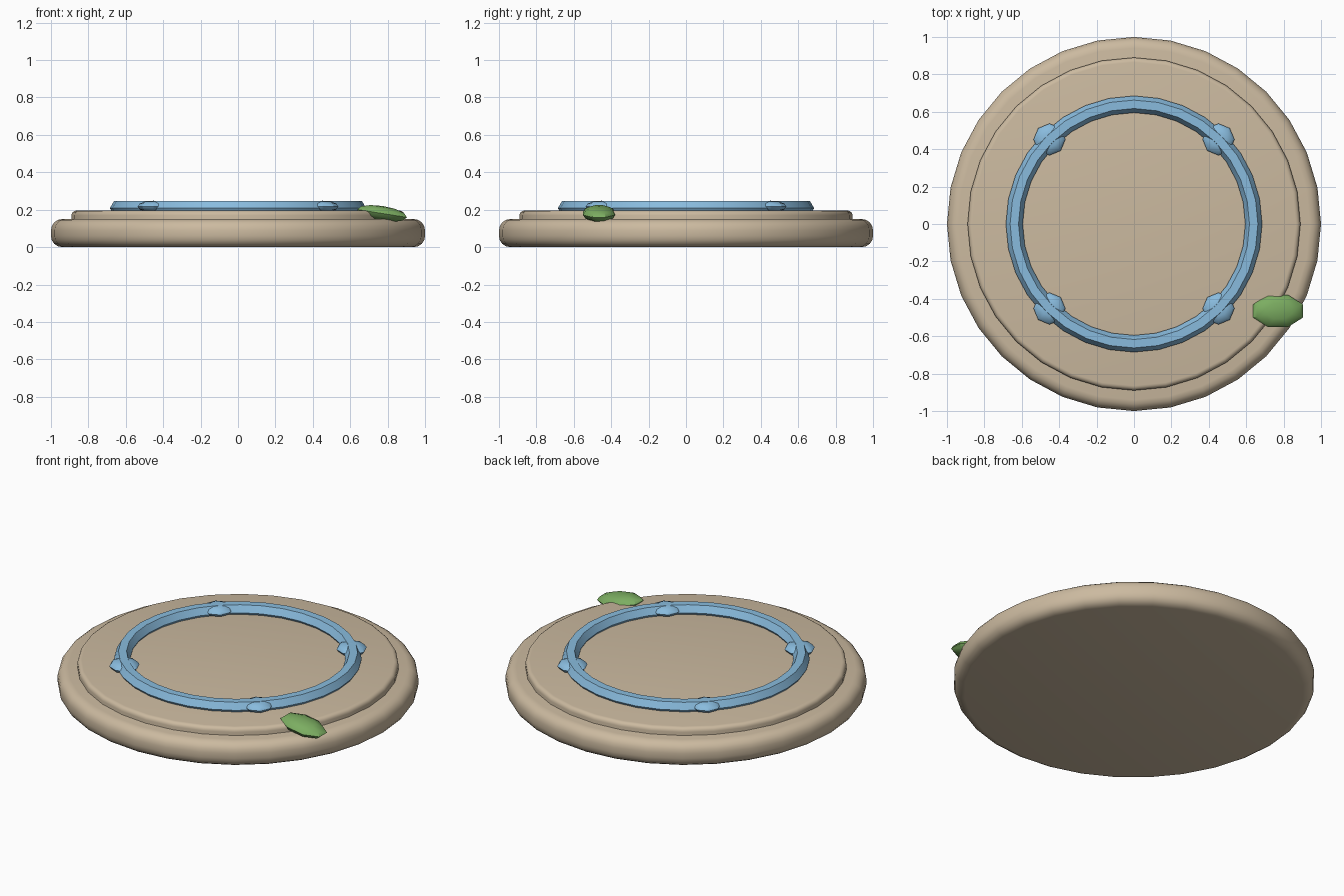
import bpy, bmesh, math
from mathutils import Matrix

old = bpy.data.objects.get("Cube")
if old:
    bpy.data.objects.remove(old, do_unlink=True)


def material(name, rgb):
    m = bpy.data.materials.new(name)
    m.use_nodes = True
    m.diffuse_color = (*rgb, 1)
    m.node_tree.nodes["Principled BSDF"].inputs["Base Color"].default_value = (*rgb, 1)
    return m


TAN = material("tan stone", (0.60, 0.49, 0.35))
BLUE = material("sky blue", (0.25, 0.50, 0.73))
GREEN = material("leaf green", (0.20, 0.42, 0.12))
SIDES = 32


def finish(name, bm, mat):
    bmesh.ops.recalc_face_normals(bm, faces=bm.faces)
    mesh = bpy.data.meshes.new(name)
    bm.to_mesh(mesh)
    bm.free()
    mesh.materials.append(mat)
    obj = bpy.data.objects.new(name, mesh)
    bpy.context.collection.objects.link(obj)
    bpy.ops.object.select_all(action="DESELECT")
    obj.select_set(True)
    bpy.context.view_layer.objects.active = obj
    bpy.ops.object.shade_smooth_by_angle(angle=math.radians(35))
    return obj


def lathe(name, profile, mat, closed):
    """Turn (radius, height) points around z; an open profile gets flat caps."""
    bm = bmesh.new()
    rings = []
    for r, z in profile:
        angles = [math.tau * i / SIDES for i in range(SIDES)]
        rings.append([bm.verts.new((r * math.cos(a), r * math.sin(a), z)) for a in angles])
    pairs = list(zip(rings, rings[1:]))
    if closed:
        pairs.append((rings[-1], rings[0]))
    else:
        bm.faces.new(rings[0])
        bm.faces.new(rings[-1])
    for low, high in pairs:
        for i in range(SIDES):
            j = (i + 1) % SIDES
            bm.faces.new((low[i], low[j], high[j], high[i]))
    return finish(name, bm, mat)


def arc(r, z, size, start, steps=4):
    turns = [math.radians(start + 90 * i / steps) for i in range(steps + 1)]
    return [(r + size * math.cos(t), z + size * math.sin(t)) for t in turns]


def pebble(name, place, size, mat, turn=0, tilt=0):
    """Low-poly flattened ball."""
    bm = bmesh.new()
    bmesh.ops.create_uvsphere(bm, u_segments=8, v_segments=6, radius=1)
    spin = Matrix.Rotation(math.radians(turn), 4, "Z")
    lean = Matrix.Rotation(math.radians(tilt), 4, "Y")
    bm.transform(Matrix.Translation(place) @ lean @ Matrix.Diagonal((*size, 1)) @ spin)
    return finish(name, bm, mat)


# Rounded base slab and the thinner disc on it
lathe("base_slab", arc(0.94, 0.06, 0.06, -90) + arc(0.94, 0.09, 0.06, 0), TAN, False)
lathe("upper_disc", [(0.89, 0.12)] + arc(0.865, 0.17, 0.025, 0), TAN, False)

# Six-sided ring half sunk into the disc
section = [(0.64 + 0.045 * math.cos(k * math.pi / 3),
            0.208 + 0.045 * math.sin(k * math.pi / 3)) for k in range(6)]
lathe("blue_ring", section, BLUE, True)

# Four knobs on the diagonals of the ring
for sx, side in ((-1, "right"), (1, "left")):
    for sy, end in ((-1, "front"), (1, "back")):
        pebble(f"ring_knob_{end}_{side}", (0.452 * sx, 0.452 * sy, 0.217),
               (0.085, 0.085, 0.031), BLUE)

# Leaf resting on the rim
pebble("leaf", (0.77, -0.465, 0.18), (0.146, 0.092, 0.04), GREEN, turn=22.5, tilt=9)
